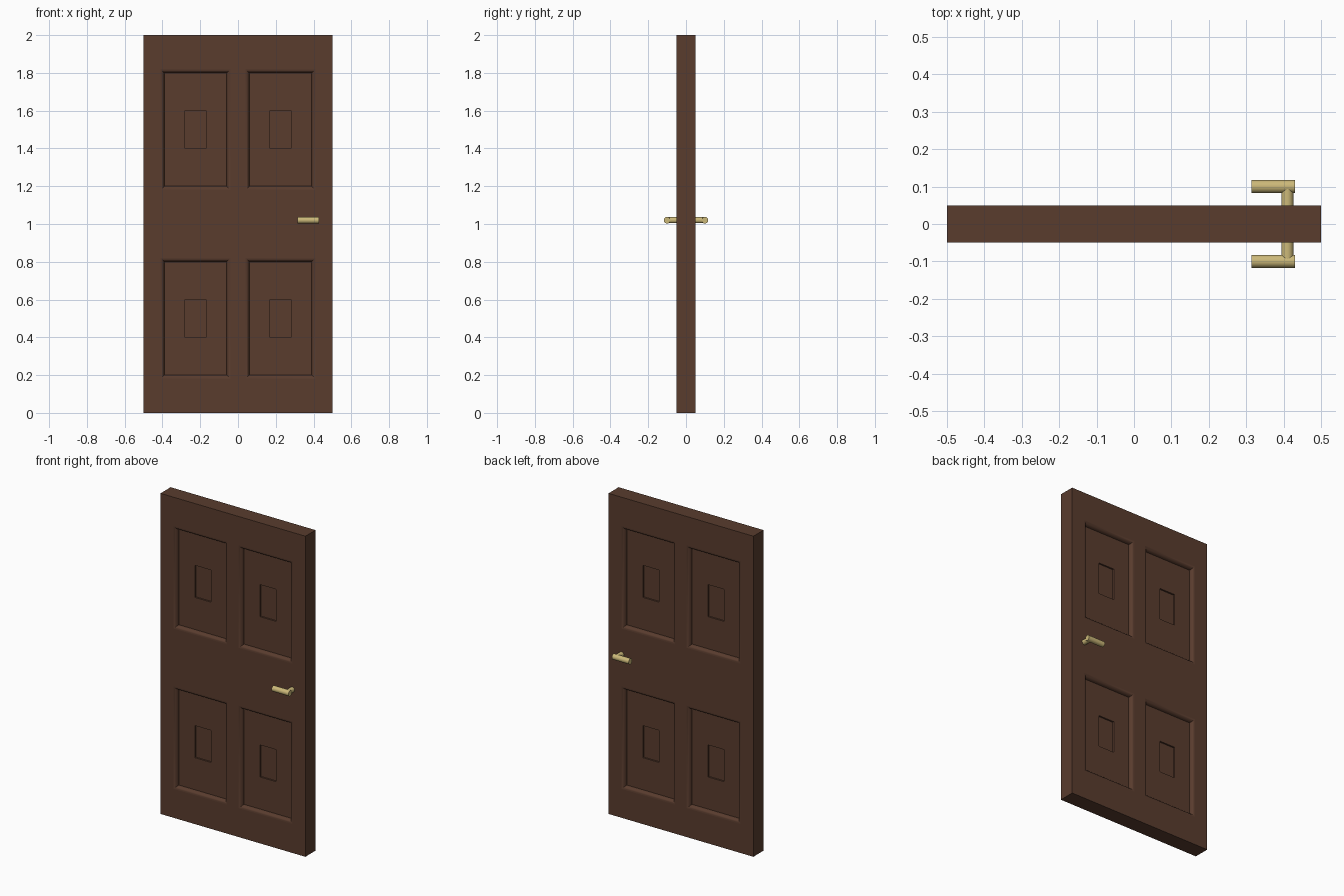
import bpy, bmesh, math
from mathutils import Vector

if "Cube" in bpy.data.objects:
    bpy.data.objects.remove(bpy.data.objects["Cube"])


def material(name, rgb):
    m = bpy.data.materials.new(name)
    m.diffuse_color = (*rgb, 1)
    m.use_nodes = True
    m.node_tree.nodes["Principled BSDF"].inputs["Base Color"].default_value = m.diffuse_color
    return m


wood = material("dark brown wood", (0.100, 0.045, 0.027))
brass = material("pale brass", (0.60, 0.48, 0.19))


def finish(bm, name, mat):
    bmesh.ops.remove_doubles(bm, verts=bm.verts, dist=1e-5)
    bmesh.ops.recalc_face_normals(bm, faces=bm.faces)
    for e in bm.edges:
        if len(e.link_faces) == 2 and e.calc_face_angle(0) > math.radians(35):
            e.smooth = False
    me = bpy.data.meshes.new(name)
    bm.to_mesh(me)
    bm.free()
    me.materials.append(mat)
    ob = bpy.data.objects.new(name, me)
    bpy.context.collection.objects.link(ob)
    return ob


# Door slab: grid of stiles and rails with recessed panels on both faces
XS = [-0.5, -0.41, -0.04, 0.04, 0.41, 0.5]
ZS = [0, 0.18, 0.82, 1.18, 1.82, 2]
HALF = 0.05
BEVEL, DEPTH, STEPS = 0.02, 0.025, 5
bm = bmesh.new()


def loop(x0, x1, z0, z1, y):
    return [bm.verts.new(c) for c in ((x0, y, z0), (x1, y, z0), (x1, y, z1), (x0, y, z1))]


def bridge(a, b, smooth=False):
    for i in range(4):
        j = (i + 1) % 4
        bm.faces.new((a[i], a[j], b[j], b[i])).smooth = smooth


def panel(x0, x1, z0, z1, side):
    # rounded edge sinking to the panel floor
    prev = loop(x0, x1, z0, z1, side * HALF)
    for k in range(1, STEPS + 1):
        a = math.pi / 2 * k / STEPS
        t, d = BEVEL * math.sin(a), DEPTH * (1 - math.cos(a))
        cur = loop(x0 + t, x1 - t, z0 + t, z1 - t, side * (HALF - d))
        bridge(prev, cur, True)
        prev = cur
    # small sunken rectangle in the middle
    cx, cz = (x0 + x1) / 2, (z0 + z1) / 2
    rect = (cx - 0.055, cx + 0.055, cz - 0.1, cz + 0.1)
    rim = loop(*rect, side * (HALF - DEPTH))
    floor = loop(*rect, side * (HALF - DEPTH - 0.01))
    bridge(prev, rim)
    bridge(rim, floor)
    bm.faces.new(floor)


for side in (-1, 1):
    for i in range(5):
        for j in range(5):
            cell = (XS[i], XS[i + 1], ZS[j], ZS[j + 1])
            if i % 2 and j % 2:
                panel(*cell, side)
            else:
                bm.faces.new(loop(*cell, side * HALF))

# Slab edges, split to match the grid
for j in range(5):
    for x in (-0.5, 0.5):
        bm.faces.new([bm.verts.new((x, y, z)) for y, z in (
            (-HALF, ZS[j]), (HALF, ZS[j]), (HALF, ZS[j + 1]), (-HALF, ZS[j + 1]))])
for i in range(5):
    for z in (0, 2):
        bm.faces.new([bm.verts.new((x, y, z)) for x, y in (
            (XS[i], -HALF), (XS[i + 1], -HALF), (XS[i + 1], HALF), (XS[i], HALF))])
finish(bm, "door_slab", wood)


# Handles: a short spindle and a lever pointing inward, on both sides
def rod(name, a, b, r):
    a, b = Vector(a), Vector(b)
    bm = bmesh.new()
    bmesh.ops.create_cone(bm, cap_ends=True, segments=24, radius1=r, radius2=r,
                          depth=(b - a).length)
    rot = (b - a).to_track_quat('Z', 'Y').to_matrix().to_4x4()
    bmesh.ops.transform(bm, matrix=rot, verts=bm.verts)
    bmesh.ops.translate(bm, vec=(a + b) / 2, verts=bm.verts)
    for f in bm.faces:
        f.smooth = len(f.verts) == 4
    finish(bm, name, brass)


for side, label in ((-1, "front"), (1, "back")):
    rod(label + "_spindle", (0.41, side * 0.04, 1.02), (0.41, side * 0.1, 1.02), 0.016)
    rod(label + "_lever", (0.314, side * 0.1, 1.02), (0.43, side * 0.1, 1.02), 0.0175)
